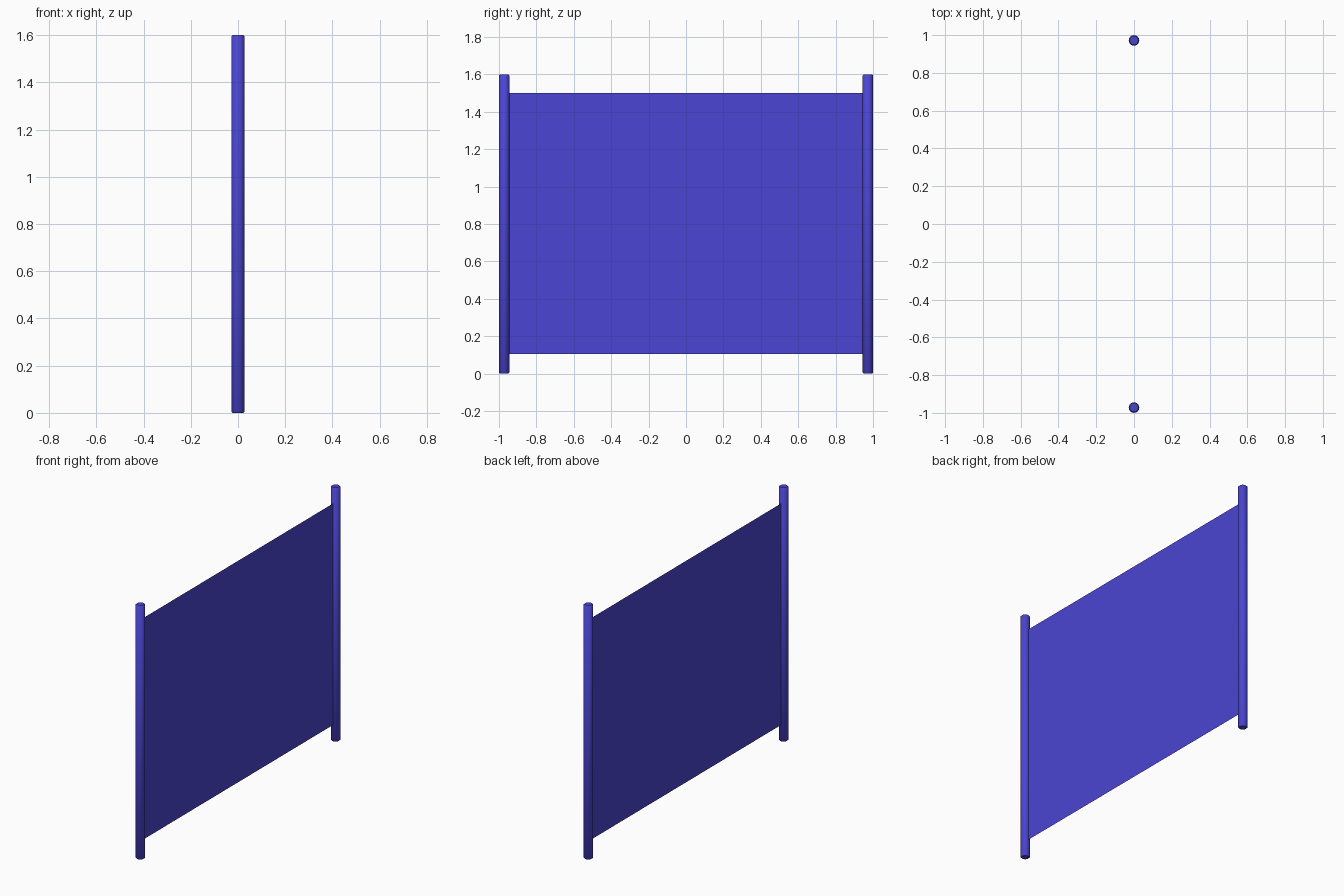
import bpy, bmesh, math

if "Cube" in bpy.data.objects:
    bpy.data.objects.remove(bpy.data.objects["Cube"])

blue = bpy.data.materials.new("blue")
blue.diffuse_color = (0.07, 0.06, 0.65, 1)
blue.use_nodes = True
blue.node_tree.nodes["Principled BSDF"].inputs["Base Color"].default_value = blue.diffuse_color

POST_Y, R, H, SIDES = 0.972, 0.028, 1.6, 16


def finish(bm, name):
    mesh = bpy.data.meshes.new(name)
    bm.to_mesh(mesh)
    bm.free()
    mesh.materials.append(blue)
    ob = bpy.data.objects.new(name, mesh)
    bpy.context.collection.objects.link(ob)
    return ob


# Round post with slightly softened ends, built from stacked rings
def post(name, y):
    bm = bmesh.new()
    rings = []
    for r, z in [(R - 0.006, 0), (R, 0.006), (R, H - 0.006), (R - 0.006, H)]:
        rings.append([bm.verts.new((r * math.cos(a), r * math.sin(a), z))
                      for a in (2 * math.pi * i / SIDES for i in range(SIDES))])
    for lo, hi in zip(rings, rings[1:]):
        for i in range(SIDES):
            j = (i + 1) % SIDES
            bm.faces.new((lo[i], lo[j], hi[j], hi[i])).smooth = True
    bm.faces.new(rings[0][::-1])
    bm.faces.new(rings[-1])
    finish(bm, name).location.y = y


post("front_post", -POST_Y)
post("back_post", POST_Y)

# Paper-thin sheet stretched between the posts
bm = bmesh.new()
bm.faces.new([bm.verts.new((0, y, z)) for y, z in
              [(-POST_Y, 0.105), (POST_Y, 0.105), (POST_Y, 1.5), (-POST_Y, 1.5)]])
finish(bm, "panel_sheet")
